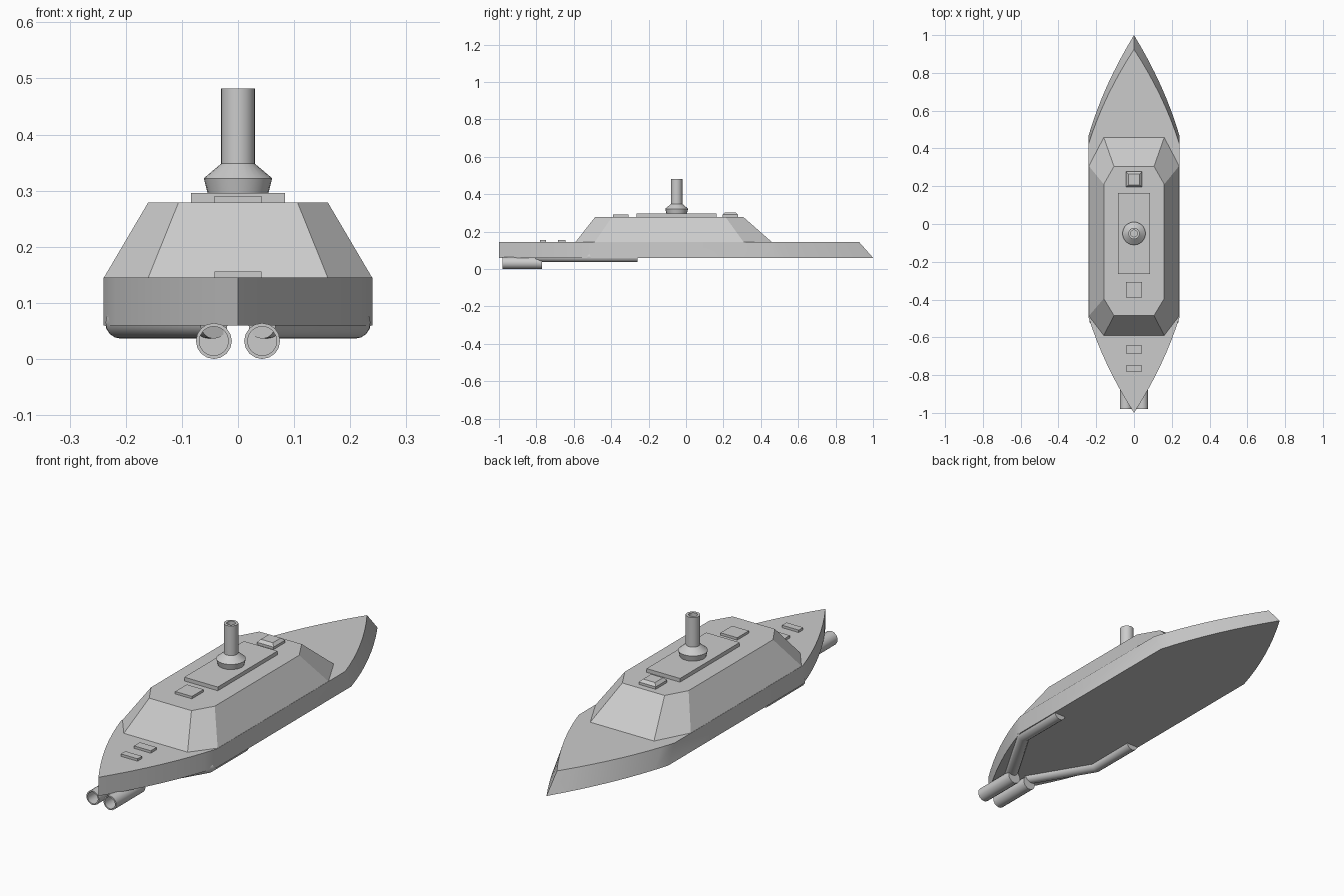
import bpy, bmesh
from math import pi, cos, sin
from mathutils import Vector

if "Cube" in bpy.data.objects:
    bpy.data.objects.remove(bpy.data.objects["Cube"])


def loft(name, rings, smooth=True):
    """Skin a list of equal-length closed rings and cap both ends."""
    bm = bmesh.new()
    loops = [[bm.verts.new(p) for p in r] for r in rings]
    n = len(rings[0])
    for a, b in zip(loops, loops[1:]):
        for i in range(n):
            j = (i + 1) % n
            bm.faces.new((a[i], a[j], b[j], b[i]))
    bm.faces.new(loops[0][::-1])
    bm.faces.new(loops[-1])
    bmesh.ops.recalc_face_normals(bm, faces=bm.faces[:])
    me = bpy.data.meshes.new(name)
    bm.to_mesh(me)
    bm.free()
    ob = bpy.data.objects.new(name, me)
    bpy.context.collection.objects.link(ob)
    if smooth:
        bpy.ops.object.select_all(action='DESELECT')
        ob.select_set(True)
        bpy.context.view_layer.objects.active = ob
        bpy.ops.object.shade_smooth_by_angle(angle=pi / 6)
    return ob


def block(name, hx, y0, y1, z0, z1, inset=0.0):
    def rect(d, z):
        return [(-hx + d, y0 + d, z), (hx - d, y0 + d, z),
                (hx - d, y1 - d, z), (-hx + d, y1 - d, z)]
    rings = [rect(0, z0), rect(0, z1)]
    if inset:
        rings = [rect(0, z0), rect(0, z1 - inset), rect(inset, z1)]
    return loft(name, rings, smooth=False)


def hull_ring(z, shoulder, bow, beam=0.24, steps=8):
    """Outline pointed at both ends, mirrored about the centreline."""
    def side(s, e):
        return [(beam * (1 - 0.65 * t - 0.35 * t * t), s + (e - s) * t, z)
                for t in [i / steps for i in range(steps + 1)]]
    right = side(-0.495, -1.0)[::-1] + side(shoulder, bow)
    return right + [(-x, y, z) for x, y, z in right[-2:0:-1]]


# Hull with raked bow
loft("hull", [hull_ring(0.06, 0.47, 1.0), hull_ring(0.145, 0.425, 0.925)])


# Sloped armoured casemate
def octagon(z, hx, cx, y0, y0c, y1c, y1):
    return [(-cx, y0, z), (cx, y0, z), (hx, y0c, z), (hx, y1c, z),
            (cx, y1, z), (-cx, y1, z), (-hx, y1c, z), (-hx, y0c, z)]


loft("casemate", [octagon(0.145, 0.239, 0.16, -0.59, -0.487, 0.307, 0.458),
                  octagon(0.279, 0.16, 0.106, -0.485, -0.395, 0.21, 0.305)], smooth=False)

# Roof plate and hatches
block("roof_plate", 0.084, -0.265, 0.163, 0.275, 0.296)
block("front_roof_hatch", 0.042, -0.39, -0.307, 0.275, 0.29)
block("rear_roof_hatch", 0.042, 0.195, 0.277, 0.275, 0.302, inset=0.012)
block("deck_hatch_a", 0.042, -0.685, -0.643, 0.14, 0.156)
block("deck_hatch_b", 0.042, -0.78, -0.748, 0.14, 0.156)


# Funnel with flared collar and hollow top
def circle(r, z, y, n=24):
    return [(r * cos(2 * pi * i / n), y + r * sin(2 * pi * i / n), z) for i in range(n)]


profile = [(0.053, 0.29), (0.061, 0.322), (0.03, 0.348),
           (0.03, 0.482), (0.018, 0.482), (0.018, 0.36)]
loft("funnel", [circle(r, z, -0.05) for r, z in profile])


# Pipes below the hull
def pipe_ring(c, direction, r, n=16):
    """Ring in the mitre plane; its width follows the bend."""
    side = direction.cross(Vector((0, 0, 1)))
    return [Vector(c) + side * r * cos(2 * pi * i / n)
            + Vector((0, 0, r * sin(2 * pi * i / n))) for i in range(n)]


path = [Vector((0.208, -0.26, 0.065)), Vector((0.208, -0.51, 0.065)),
        Vector((0.043, -0.79, 0.065))]
d1 = (path[1] - path[0]).normalized()
d2 = (path[2] - path[1]).normalized()
mid = (d1 + d2).normalized()
nozzle = [(0.032, -0.77), (0.032, -0.98), (0.026, -0.98), (0.026, -0.78)]
for s, label in ((1, "right"), (-1, "left")):
    rings = [pipe_ring(p, d, 0.029) for p, d in zip(path, (d1, mid, d2))]
    loft("feed_pipe_" + label, [[(s * v.x, v.y, v.z) for v in r] for r in rings])
    loft("stern_nozzle_" + label,
         [pipe_ring((s * 0.043, y, 0.032), Vector((0, -1, 0)), r) for r, y in nozzle])
